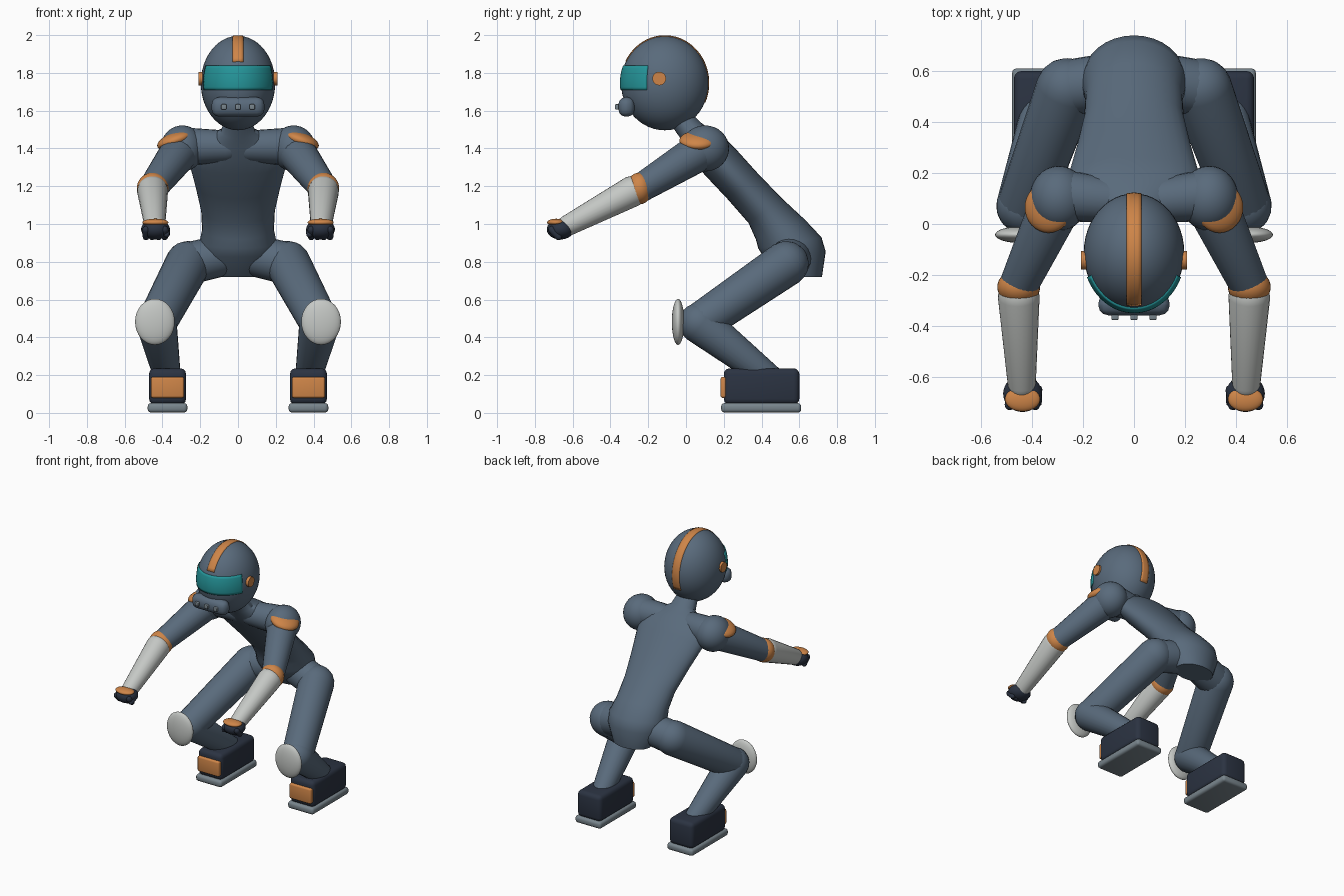
import bpy, bmesh
from math import sin, cos, pi, radians
from mathutils import Vector, Matrix

cube = bpy.data.objects.get("Cube")
if cube:
    bpy.data.objects.remove(cube, do_unlink=True)


def material(name, r, g, b):
    m = bpy.data.materials.new(name)
    m.use_nodes = True
    m.diffuse_color = (r, g, b, 1)
    m.node_tree.nodes["Principled BSDF"].inputs["Base Color"].default_value = (r, g, b, 1)
    return m


SLATE = material("slate_blue", 0.10, 0.145, 0.20)
NAVY = material("dark_navy", 0.024, 0.033, 0.054)
ORANGE = material("orange", 0.62, 0.235, 0.065)
LIGHT = material("light_grey", 0.56, 0.58, 0.56)
GREY = material("sole_grey", 0.19, 0.235, 0.265)
TEAL = material("visor_teal", 0.018, 0.30, 0.32)


def finish(name, bm, mat, angle=40):
    bmesh.ops.recalc_face_normals(bm, faces=bm.faces)
    me = bpy.data.meshes.new(name)
    bm.to_mesh(me)
    bm.free()
    me.materials.append(mat)
    ob = bpy.data.objects.new(name, me)
    bpy.context.collection.objects.link(ob)
    bpy.ops.object.select_all(action="DESELECT")
    bpy.context.view_layer.objects.active = ob
    ob.select_set(True)
    bpy.ops.object.shade_smooth_by_angle(angle=radians(angle))
    return ob


def ball(name, loc, size, mat, rot=0.0, seg=32):
    """Ellipsoid, tilted about the y axis."""
    bm = bmesh.new()
    m = Matrix.Translation(loc) @ Matrix.Rotation(rot, 4, "Y") @ Matrix.Diagonal((*size, 1))
    bmesh.ops.create_uvsphere(bm, u_segments=seg, v_segments=seg // 2, radius=1, matrix=m)
    return finish(name, bm, mat)


def box(name, loc, half, mat, bevel):
    bm = bmesh.new()
    m = Matrix.Translation(loc) @ Matrix.Diagonal((*half, 1))
    bmesh.ops.create_cube(bm, size=2, matrix=m)
    bmesh.ops.bevel(bm, geom=bm.edges[:], offset=bevel, segments=3, profile=0.5, affect="EDGES")
    return finish(name, bm, mat)


def skin_rings(bm, rings):
    """Bridge closed loops of points and cap both ends."""
    loops = [[bm.verts.new(p) for p in ring] for ring in rings]
    n = len(loops[0])
    for a, b in zip(loops, loops[1:]):
        for i in range(n):
            j = (i + 1) % n
            bm.faces.new((a[i], a[j], b[j], b[i]))
    bm.faces.new(loops[0])
    bm.faces.new(loops[-1])


def limb(name, a, b, ra, rb, mat, seg=24, caps=5):
    """Tapered capsule from a to b."""
    a, b = Vector(a), Vector(b)
    d = (b - a).normalized()
    u = d.orthogonal().normalized()
    v = d.cross(u)
    rings = []
    for c, r, lo in ((a, ra, -pi / 2), (b, rb, 0)):
        for k in range(caps + 1):
            t = lo + pi / 2 * k / caps
            rr = max(r * cos(t), 0.003)
            rings.append([c + d * r * sin(t) + (u * cos(w) + v * sin(w)) * rr
                          for w in (2 * pi * i / seg for i in range(seg))])
    bm = bmesh.new()
    skin_rings(bm, rings)
    return finish(name, bm, mat)


# Torso: ellipses swept up the leaning spine (y, z, tilt, half width, half depth)
spine = [
    (0.62, 0.72, 0, 0.14, 0.10),
    (0.575, 0.84, 5, 0.20, 0.165),
    (0.55, 0.90, 10, 0.205, 0.17),
    (0.50, 0.97, 22, 0.19, 0.14),
    (0.42, 1.07, 36, 0.195, 0.11),
    (0.30, 1.20, 40, 0.225, 0.105),
    (0.18, 1.33, 40, 0.26, 0.107),
    (0.12, 1.40, 38, 0.25, 0.10),
    (0.07, 1.45, 36, 0.17, 0.085),
    (0.03, 1.49, 34, 0.09, 0.07),
    (-0.03, 1.56, 32, 0.07, 0.06),
]
bm = bmesh.new()
skin_rings(bm, [[(w * cos(t), y + d * sin(t) * cos(radians(k)), z + d * sin(t) * sin(radians(k)))
                 for t in (2 * pi * i / 32 for i in range(32))] for y, z, k, w, d in spine])
finish("torso", bm, SLATE)

# Head
HEAD = Vector((0, -0.112, 1.746))
RAD = Vector((0.197, 0.232, 0.25))
ball("helmet", HEAD, RAD, SLATE, seg=48)


def head_patch(name, mat, point, grow, nu, nv, thick=0.014):
    """Curved plate on the helmet; point(u, v) gives a unit-sphere position."""
    bm = bmesh.new()
    grid = [[bm.verts.new(HEAD + Vector(point(i / nu, j / nv)) * RAD * grow)
             for j in range(nv + 1)] for i in range(nu + 1)]
    for i in range(nu):
        for j in range(nv):
            bm.faces.new((grid[i][j], grid[i + 1][j], grid[i + 1][j + 1], grid[i][j + 1]))
    ob = finish(name, bm, mat)
    # keep the plate facing outward so its thickness goes into the helmet
    me = ob.data
    if me.polygons[0].normal.dot(me.polygons[0].center - HEAD) < 0:
        me.flip_normals()
    mod = ob.modifiers.new("thickness", "SOLIDIFY")
    mod.thickness = thick
    mod.offset = -1


def visor_point(u, v):
    a, e = radians(-66 + 132 * u), radians(-8.5 + 30 * v)
    return cos(e) * sin(a), -cos(e) * cos(a), sin(e)


def crest_point(u, v):
    t, q = radians(27 + 177 * u), (v - 0.5) * 0.29
    r = (1 - q * q) ** 0.5
    return q, -cos(t) * r, sin(t) * r


head_patch("visor", TEAL, visor_point, 1.025, 32, 8)
head_patch("crest_stripe", ORANGE, crest_point, 1.013, 32, 4)

# Breathing mask with three studs
box("mask", (0, -0.315, 1.62), (0.14, 0.043, 0.052), SLATE, 0.04)
for i, x in enumerate((-0.075, 0, 0.075)):
    box(f"mask_stud_{i + 1}", (x, -0.362, 1.62), (0.014, 0.014, 0.014), GREY, 0.005)

for side, s in (("right", -1), ("left", 1)):
    def n(part):
        return f"{side}_{part}"

    # Ear disc
    bm = bmesh.new()
    bmesh.ops.create_cone(bm, cap_ends=True, segments=24, radius1=0.036, radius2=0.036, depth=0.03,
                          matrix=Matrix.Translation((s * 0.193, -0.142, 1.77)) @ Matrix.Rotation(pi / 2, 4, "Y"))
    finish(n("ear_disc"), bm, ORANGE)

    # Chest plate, mostly sunk into the torso
    ball(n("chest_plate"), (s * 0.14, 0.085, 1.362), (0.04, 0.045, 0.012), LIGHT, s * 0.2)

    # Arm
    shoulder, elbow = (s * 0.295, 0.10, 1.40), (s * 0.452, -0.24, 1.19)
    ball(n("shoulder"), shoulder, (0.115, 0.128, 0.122), SLATE)
    ball(n("shoulder_pad"), (s * 0.335, 0.065, 1.442), (0.098, 0.10, 0.042), ORANGE, s * 0.35)
    limb(n("trapezius"), (s * 0.06, 0.09, 1.41), (s * 0.27, 0.11, 1.41), 0.085, 0.10, SLATE)
    limb(n("upper_arm"), shoulder, elbow, 0.105, 0.076, SLATE)
    ball(n("elbow_pad"), (s * 0.452, -0.247, 1.188), (0.084, 0.07, 0.084), ORANGE)
    limb(n("forearm"), (s * 0.452, -0.285, 1.172), (s * 0.44, -0.63, 0.99), 0.082, 0.055, LIGHT)

    # Glove
    ball(n("glove"), (s * 0.437, -0.665, 0.972), (0.076, 0.072, 0.054), NAVY)
    ball(n("knuckle_plate"), (s * 0.437, -0.687, 1.008), (0.069, 0.048, 0.02), ORANGE)
    for i in range(4):
        x = s * (0.388 + 0.033 * i)
        limb(n(f"finger_{i + 1}"), (x, -0.71, 0.97), (x, -0.675, 0.932), 0.02, 0.018, NAVY, 12, 3)
    limb(n("thumb"), (s * 0.38, -0.65, 0.97), (s * 0.378, -0.70, 0.945), 0.021, 0.017, NAVY, 12, 3)

    # Leg
    hip, knee = (s * 0.265, 0.53, 0.79), (s * 0.432, 0.07, 0.475)
    limb(n("hip"), (s * 0.10, 0.56, 0.83), hip, 0.11, 0.112, SLATE)
    limb(n("thigh"), hip, knee, 0.12, 0.105, SLATE)
    limb(n("shin"), knee, (s * 0.372, 0.45, 0.18), 0.108, 0.07, SLATE)
    ball(n("knee_pad"), (s * 0.44, -0.042, 0.482), (0.105, 0.033, 0.122), LIGHT)

    # Boot
    box(n("sole"), (s * 0.373, 0.398, 0.027), (0.105, 0.212, 0.025), GREY, 0.018)
    box(n("boot"), (s * 0.373, 0.40, 0.14), (0.098, 0.20, 0.096), NAVY, 0.03)
    box(n("toe_cap"), (s * 0.373, 0.205, 0.135), (0.088, 0.022, 0.056), ORANGE, 0.012)
